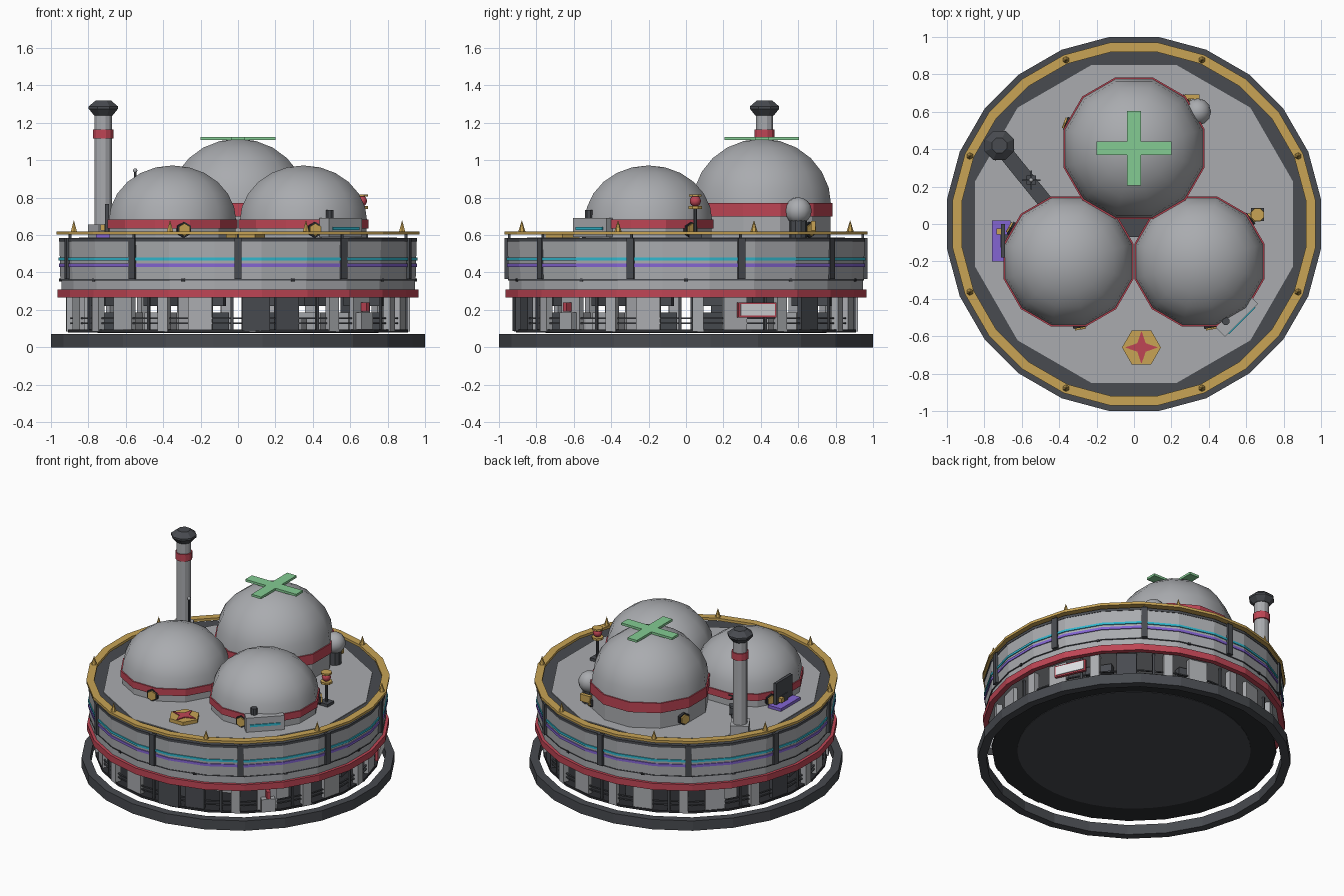
import bpy, bmesh, math
from math import pi, sin, cos, radians
from mathutils import Matrix, Vector

cube = bpy.data.objects.get("Cube")
if cube:
    bpy.data.objects.remove(cube, do_unlink=True)


def material(name, r, g, b):
    m = bpy.data.materials.new(name)
    m.use_nodes = True
    m.diffuse_color = (r, g, b, 1)
    m.node_tree.nodes["Principled BSDF"].inputs["Base Color"].default_value = (r, g, b, 1)
    return m


GREY = material("light_grey", .40, .41, .43)
DARK = material("dark_grey", .065, .07, .08)
BLACK = material("charcoal", .025, .026, .03)
RED = material("red", .52, .06, .09)
GOLD = material("gold", .58, .37, .09)
CYAN = material("cyan", .03, .48, .62)
PURPLE = material("purple", .23, .13, .65)
GREEN = material("green", .23, .6, .29)
WHITE = material("white", .75, .76, .78)


def finish(name, bm, mat, smooth=False):
    bmesh.ops.remove_doubles(bm, verts=bm.verts, dist=1e-5)
    bmesh.ops.recalc_face_normals(bm, faces=bm.faces)
    me = bpy.data.meshes.new(name)
    bm.to_mesh(me)
    bm.free()
    me.materials.append(mat)
    for p in me.polygons:
        p.use_smooth = smooth
    ob = bpy.data.objects.new(name, me)
    bpy.context.collection.objects.link(ob)
    return ob


def lathe(name, profile, mat, sides=24, at=(0, 0), closed=False, smooth=False):
    """Turn (apothem, z) points about a vertical axis, flats facing the axes."""
    bm = bmesh.new()
    k = 1 / cos(pi / sides)
    rows = []
    for i in range(sides):
        a = 2 * pi * (i + .5) / sides
        rows.append([bm.verts.new((at[0] + r * k * cos(a), at[1] + r * k * sin(a), z))
                     for r, z in profile])
    n = len(profile)
    for i in range(sides):
        a, b = rows[i], rows[(i + 1) % sides]
        for j in range(n if closed else n - 1):
            q = (j + 1) % n
            if profile[j][0] == 0:
                bm.faces.new((a[j], a[q], b[q]))
            elif profile[q][0] == 0:
                bm.faces.new((a[j], a[q], b[j]))
            else:
                bm.faces.new((a[j], a[q], b[q], b[j]))
    return finish(name, bm, mat, smooth)


def ring(name, r0, r1, z0, z1, mat, **kw):
    return lathe(name, [(r0, z0), (r1, z0), (r1, z1), (r0, z1)], mat, closed=True, **kw)


def drum(name, r, z0, z1, mat, **kw):
    return lathe(name, [(0, z0), (r, z0), (r, z1), (0, z1)], mat, **kw)


def box(name, size, loc, mat, turn=0):
    bm = bmesh.new()
    m = Matrix.Translation(loc) @ Matrix.Rotation(radians(turn), 4, 'Z') @ Matrix.Diagonal((*size, 1))
    bmesh.ops.create_cube(bm, size=1, matrix=m)
    return finish(name, bm, mat)


def radial(name, size, deg, r, z, mat):
    """Box on a circle; size is (depth, width, height)."""
    a = radians(deg)
    return box(name, size, (r * cos(a), r * sin(a), z), mat, deg)


def ball(name, r, loc, mat):
    bm = bmesh.new()
    bmesh.ops.create_uvsphere(bm, u_segments=12, v_segments=8, radius=r,
                              matrix=Matrix.Translation(loc))
    return finish(name, bm, mat, True)


def prism(name, pts, z0, z1, mat):
    bm = bmesh.new()
    f = bm.faces.new([bm.verts.new((x, y, z0)) for x, y in pts])
    ext = bmesh.ops.extrude_face_region(bm, geom=[f])
    bmesh.ops.translate(bm, vec=(0, 0, z1 - z0),
                        verts=[v for v in ext["geom"] if isinstance(v, bmesh.types.BMVert)])
    return finish(name, bm, mat)


# Base ring and ground floor
ring("base_ring", .945, 1, 0, .07, DARK)
drum("ground_floor", .91, .08, .095, BLACK)
drum("floor_underside", .75, .077, .081, DARK, sides=48)

# Upper storey: solid ring wall with bands
lathe("upper_wall", [(0, .28), (.945, .28), (.945, .36), (.95, .365), (.955, .57), (0, .57)], GREY)
ring("red_band", .93, .965, .265, .31, RED)
ring("cyan_stripe", .94, .959, .465, .48, CYAN)
ring("purple_stripe", .94, .958, .43, .448, PURPLE)
ring("wall_groove", .94, .952, .358, .364, DARK)
ring("dark_rim", .84, .958, .565, .583, DARK)
drum("roof", .85, .56, .588, GREY, sides=12)
ring("gold_rail", .92, .97, .602, .62, GOLD)
for i in range(10):
    radial("wall_strut", (.03, .04, .22), 90 + 36 * i, .955, .475, DARK)
    radial("rail_support", (.012, .012, .03), 90 + 36 * i, .945, .59, DARK)
    radial("wall_bolt", (.012, .02, .015), 72 + 36 * i, .95, .36, BLACK)
for i in range(8):
    a = radians(22.5 + 45 * i)
    lathe("rail_spike", [(0, .61), (.016, .62), (0, .68)], GOLD, sides=6,
          at=(.95 * cos(a), .95 * sin(a)))

# Open ground storey: panels, posts, railings and furniture
for i in range(12):
    radial("wall_panel", (.03, .13, .19), 30 * i + 17, .89, .18, DARK if i % 4 == 1 else GREY)
    radial("panel_post", (.04, .06, .19), 30 * i + 4, .9, .18, GREY)
    radial("thin_post", (.015, .015, .19), 30 * i + 28, .9, .18, DARK)
for z in (.125, .15):
    ring("railing", .885, .895, z, z + .008, DARK)
for i in range(8):
    radial("cabinet", (.1, .14, .09), 45 * i + 10, .72, .14, GREY if i % 2 else DARK)
    radial("ceiling_locker", (.06, .18, .05), 45 * i + 33, .76, .245, DARK)
drum("round_table", .12, .09, .16, GREY, sides=12, at=(.25, -.45))
radial("entrance_door", (.03, .15, .185), -84, .91, .18, DARK)
radial("sign_frame", (.02, .22, .08), 24, .93, .2, RED)
radial("sign_face", (.006, .2, .06), 24, .943, .2, WHITE)
radial("service_box", (.07, .09, .09), -43, .91, .14, GREY)
radial("red_lamp", (.04, .025, .05), -43, .93, .215, RED)


# Domes
def dome(side, x, y, r, band0, band1, top):
    at = (x, y)
    drum(side + "_dome_drum", r - .008, .57, band0 + .01, GREY, sides=12, at=at)
    ring(side + "_dome_band", r - .03, r + .003, band0, band1, RED, sides=12, at=at)
    steps = [pi / 2 * i / 6 for i in range(6)]
    prof = [((r - .004) * cos(t), band1 - .01 + (top - band1 + .01) * sin(t)) for t in steps]
    lathe(side + "_dome_shell", prof + [(0, top)], GREY, sides=12, at=at, smooth=True)


DOMES = {"right": (-.35, -.2, .345), "left": (.35, -.2, .345), "back": (0, .405, .375)}
dome("right", *DOMES["right"], .635, .682, .972)
dome("left", *DOMES["left"], .635, .682, .972)
dome("back", *DOMES["back"], .70, .77, 1.115)
box("roof_gap_cover", (.2, .14, .03), (0, 0, .60), DARK)

# Green cross on the back dome
c = [(.2, .037), (.037, .037), (.037, .2)]
cross = []
for k in range(4):
    for px, py in c[:2]:
        a = k * pi / 2
        cross.append((px * cos(a) - py * sin(a), .405 + px * sin(a) + py * cos(a)))
    px, py = c[2]
    a = k * pi / 2
    cross.append((px * cos(a) - py * sin(a), .405 + px * sin(a) + py * cos(a)))
prism("green_cross", cross, 1.108, 1.124, GREEN)


# Hexagonal lights on the dome drums
def hex_light(which, deg):
    x, y, r = DOMES[which]
    a = radians(deg)
    d = Vector((cos(a), sin(a), 0))
    for label, size, out, mat in (("rim", .043, 0, BLACK), ("lens", .034, .01, GOLD)):
        bm = bmesh.new()
        m = Matrix.Translation(Vector((x, y, .628)) + d * (r + out)) @ d.to_track_quat('Z', 'Y').to_matrix().to_4x4()
        bmesh.ops.create_cone(bm, cap_ends=True, segments=6, radius1=size, radius2=size, depth=.03, matrix=m)
        finish("hex_light_" + label, bm, mat)


for which, deg in (("right", -80), ("right", 150), ("left", -80), ("left", 40), ("back", 160), ("back", 42)):
    hex_light(which, deg)

# Chimney
ch = (-.72, .42)
box("chimney_base", (.12, .12, .09), (*ch, .61), GREY, 30)
drum("chimney_pipe", .046, .58, 1.26, GREY, sides=12, at=ch, smooth=False)
ring("chimney_band", .04, .054, 1.115, 1.165, RED, sides=12, at=ch)
lathe("chimney_cap", [(0, 1.24), (.05, 1.24), (.078, 1.275), (.078, 1.288), (.04, 1.32), (0, 1.32)],
      DARK, sides=8, at=ch)
box("chimney_duct", (.42, .08, .02), (-.585, .255, .595), DARK, -51)

# Antenna
drum("antenna_mast", .006, .58, .95, DARK, sides=6, at=(-.55, .235))
for turn in (0, 90):
    box("antenna_arm", (.1, .008, .008), (-.55, .235, .72), DARK, turn)
box("antenna_foot", (.05, .05, .05), (-.55, .235, .62), DARK)
ball("antenna_tip", .012, (-.55, .235, .945), GREY)

# Screen panel beside the right dome
box("screen_base", (.1, .22, .02), (-.71, -.09, .598), PURPLE)
box("screen_panel", (.02, .18, .15), (-.70, -.09, .69), DARK)
box("screen_foot", (.05, .07, .06), (-.69, -.09, .63), DARK)
box("screen_knob", (.03, .03, .03), (-.72, -.04, .64), GOLD)

# Beacon
bc = (.66, .05)
box("beacon_foot", (.07, .07, .02), (*bc, .598), DARK)
drum("beacon_post", .009, .59, .75, DARK, sides=8, at=bc)
drum("beacon_plate", .036, .74, .755, GOLD, sides=8, at=bc)
ball("beacon_lamp", .03, (*bc, .782), RED)
drum("beacon_cap", .034, .805, .818, GOLD, sides=8, at=bc)

# Round tank behind the back dome
drum("tank_stand", .045, .58, .69, DARK, sides=10, at=(.34, .6))
ball("tank", .072, (.34, .6, .73), GREY)
box("tank_bracket", (.08, .025, .05), (.31, .68, .65), GOLD)

# Roof console
box("console", (.25, .07, .1), (.55, -.49, .64), GREY, 45)
box("console_strip", (.2, .008, .016), (.576, -.516, .635), CYAN, 45)
drum("console_knob", .02, .68, .735, DARK, sides=8, at=(.49, -.52))

# Star pad
pad = (.04, -.66)
hexagon = [(pad[0] + .104 * cos(i * pi / 3), pad[1] + .104 * sin(i * pi / 3)) for i in range(6)]
prism("star_pad", hexagon, .58, .612, GOLD)
star = [(pad[0] + r * cos(i * pi / 4), pad[1] + r * sin(i * pi / 4))
        for i, r in enumerate([.088, .032] * 4)]
prism("pad_star", star, .61, .618, RED)
